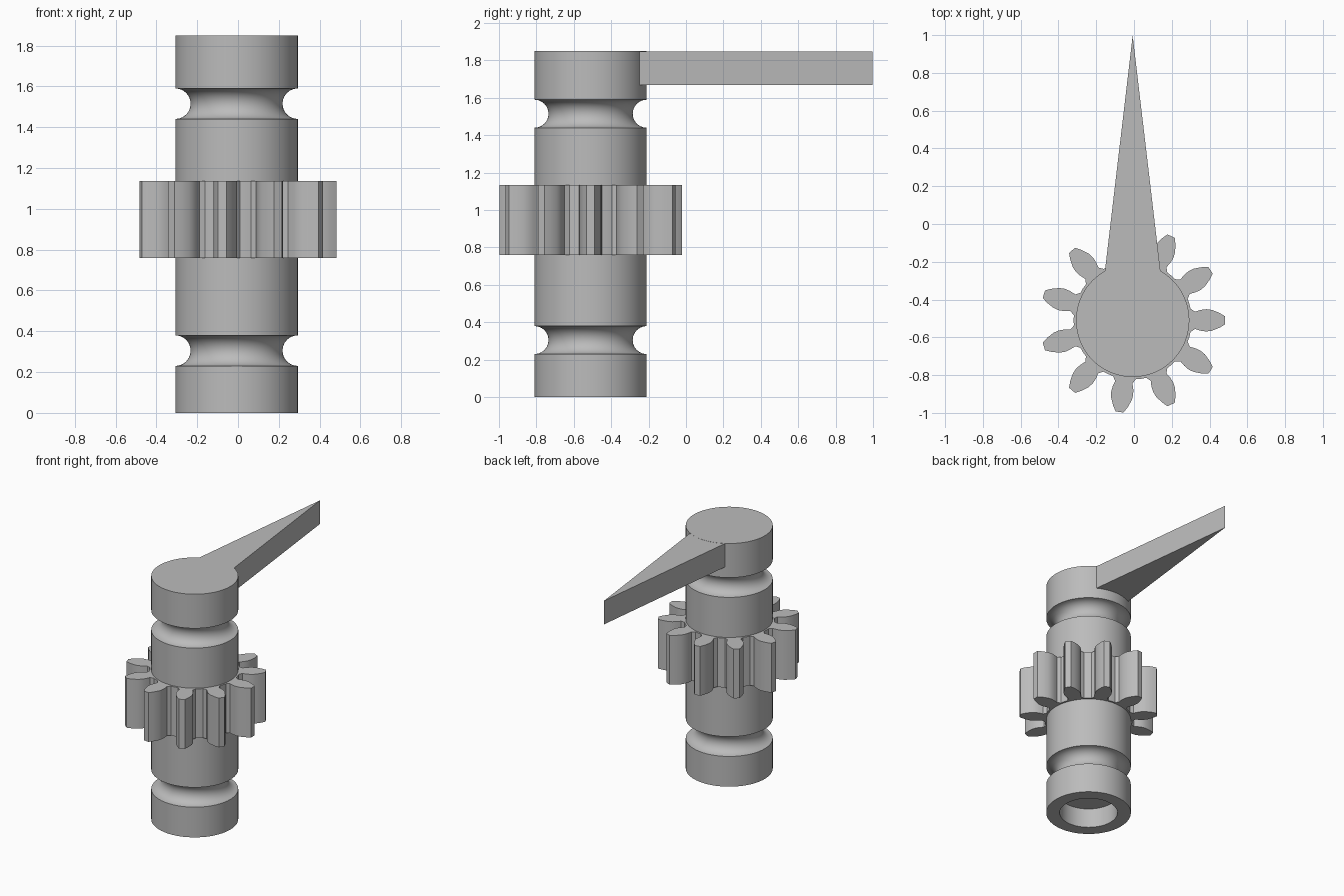
import bpy, bmesh
from math import pi, sin, cos
from mathutils import Matrix, Vector

if "Cube" in bpy.data.objects:
    bpy.data.objects.remove(bpy.data.objects["Cube"])

CENTER = Vector((-0.007, -0.51, 0))
RADIUS = 0.3
TEETH = 11

steel = bpy.data.materials.new("grey steel")
steel.use_nodes = True
steel.diffuse_color = (0.5, 0.5, 0.5, 1)
steel.node_tree.nodes["Principled BSDF"].inputs["Base Color"].default_value = (0.5, 0.5, 0.5, 1)


def finish(name, bm, angle):
    bmesh.ops.recalc_face_normals(bm, faces=bm.faces)
    mesh = bpy.data.meshes.new(name)
    bm.to_mesh(mesh)
    bm.free()
    mesh.materials.append(steel)
    obj = bpy.data.objects.new(name, mesh)
    obj.location = CENTER
    bpy.context.collection.objects.link(obj)
    bpy.ops.object.select_all(action='DESELECT')
    obj.select_set(True)
    bpy.context.view_layer.objects.active = obj
    bpy.ops.object.shade_smooth_by_angle(angle=angle)
    return obj


def extrude_outline(name, outline, z0, z1, angle):
    bm = bmesh.new()
    face = bm.faces.new([bm.verts.new((x, y, z0)) for x, y in outline])
    top = bmesh.ops.extrude_face_region(bm, geom=[face], use_keep_orig=True)["geom"]
    bmesh.ops.translate(bm, vec=(0, 0, z1 - z0),
                        verts=[v for v in top if isinstance(v, bmesh.types.BMVert)])
    return finish(name, bm, angle)


def groove(z, r, steps=12):
    # Half-round groove profile, from its lower lip to its upper lip
    return [(RADIUS - r * sin(pi * i / steps), z - r * cos(pi * i / steps))
            for i in range(steps + 1)]


# Shaft: blind bore underneath, two round grooves, flat top
profile = ([(0, 0.15), (0.205, 0.15), (0.205, 0), (RADIUS, 0)]
           + groove(0.305, 0.075) + groove(1.515, 0.075)
           + [(RADIUS, 1.85), (0, 1.85)])
bm = bmesh.new()
verts = [bm.verts.new((r, 0, z)) for r, z in profile]
edges = [bm.edges.new(pair) for pair in zip(verts, verts[1:])]
bmesh.ops.spin(bm, geom=verts + edges, cent=(0, 0, 0), axis=(0, 0, 1),
               angle=2 * pi, steps=72, use_merge=True)
bmesh.ops.remove_doubles(bm, verts=bm.verts, dist=0.0005)
finish("shaft", bm, 0.6)

# Gear: one tooth outline (distance out, half width) turned around the shaft
half_tooth = [(0.306, 0.062), (0.33, 0.046), (0.36, 0.055), (0.39, 0.059),
              (0.42, 0.055), (0.46, 0.039), (0.49, 0.021)]
tooth = [(r, -w) for r, w in half_tooth] + [(r, w) for r, w in reversed(half_tooth)]
outline = []
for i in range(TEETH):
    turn = Matrix.Rotation(2 * pi * i / TEETH, 2)
    outline += [turn @ Vector(p) for p in tooth]
    outline.append(turn @ Matrix.Rotation(pi / TEETH, 2) @ Vector((0.313, 0)))
extrude_outline("gear", outline, 0.76, 1.135, 0.3)

# Pointer: long tapered wedge joined to the shaft head
extrude_outline("pointer", [(-0.1, 0.2), (0.1, 0.2), (0.147, 0.26), (0, 1.508), (-0.147, 0.26)],
                1.67, 1.849, 0.3)
